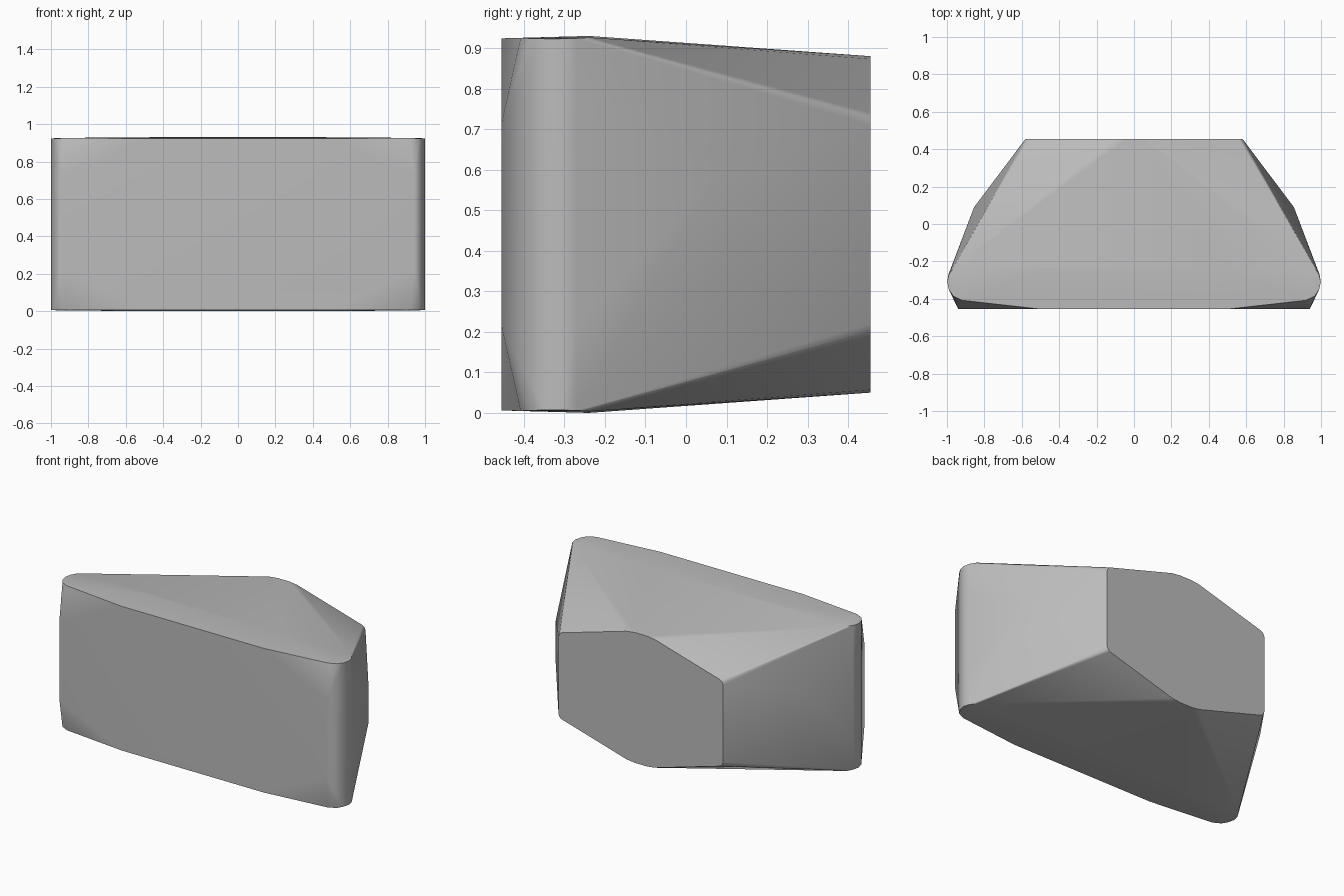
import bpy
import bmesh

cube = bpy.data.objects.get("Cube")
if cube:
    bpy.data.objects.remove(cube, do_unlink=True)

grey = bpy.data.materials.new("plain grey")
grey.use_nodes = True
colour = (0.5, 0.5, 0.5, 1)
grey.diffuse_color = colour
grey.node_tree.nodes["Principled BSDF"].inputs["Base Color"].default_value = colour

MID, BACK, FRONT = 0.465, 0.455, -0.455

# Quarter outline as (x, y, height above or below the middle)
back_corner = [(0.58, BACK, 0.245), (0.574, BACK, 0.263), (0.56, BACK, 0.275)]
back_ridge = [(0.1, BACK, 0.408), (0.04, BACK, 0.415)]
side_bulge = [(0.855, 0.09, 0.135)]
cap_rim = [(0.965, -0.235, 0.461), (0.99, -0.27, 0.459), (0.999, -0.31, 0.458),
           (0.99, -0.35, 0.458), (0.967, -0.385, 0.459), (0.92, -0.408, 0.46)]
cap_top = [(0.45, -0.24, 0.465)]
front_edge = [(0.94, FRONT, 0.25), (0.5, FRONT, 0.459)]
pillar = [(1.0, -0.31, 0.25), (0.992, -0.27, 0.25), (0.991, -0.35, 0.25)]
outline = back_corner + back_ridge + side_bulge + cap_rim + cap_top + front_edge + pillar

# Mirror the outline left to right and top to bottom, then wrap it
bm = bmesh.new()
for x, y, h in outline:
    for side in (-1, 1):
        for up in (-1, 1):
            bm.verts.new((side * x, y, MID + up * h))
hull = bmesh.ops.convex_hull(bm, input=bm.verts)
loose = [v for v in bm.verts if not v.link_faces]
bmesh.ops.delete(bm, geom=loose, context="VERTS")
bmesh.ops.dissolve_limit(bm, angle_limit=0.01, verts=bm.verts, edges=bm.edges)
bmesh.ops.recalc_face_normals(bm, faces=bm.faces)

mesh = bpy.data.meshes.new("faceted_block")
bm.to_mesh(mesh)
bm.free()
mesh.materials.append(grey)
block = bpy.data.objects.new("faceted_block", mesh)
bpy.context.collection.objects.link(block)

# Soft blends between the facets, crisp back and cap edges
bpy.ops.object.select_all(action="DESELECT")
block.select_set(True)
bpy.context.view_layer.objects.active = block
bpy.ops.object.shade_smooth_by_angle(angle=0.65)
weighted = block.modifiers.new("Even facets", "WEIGHTED_NORMAL")
weighted.keep_sharp = True
